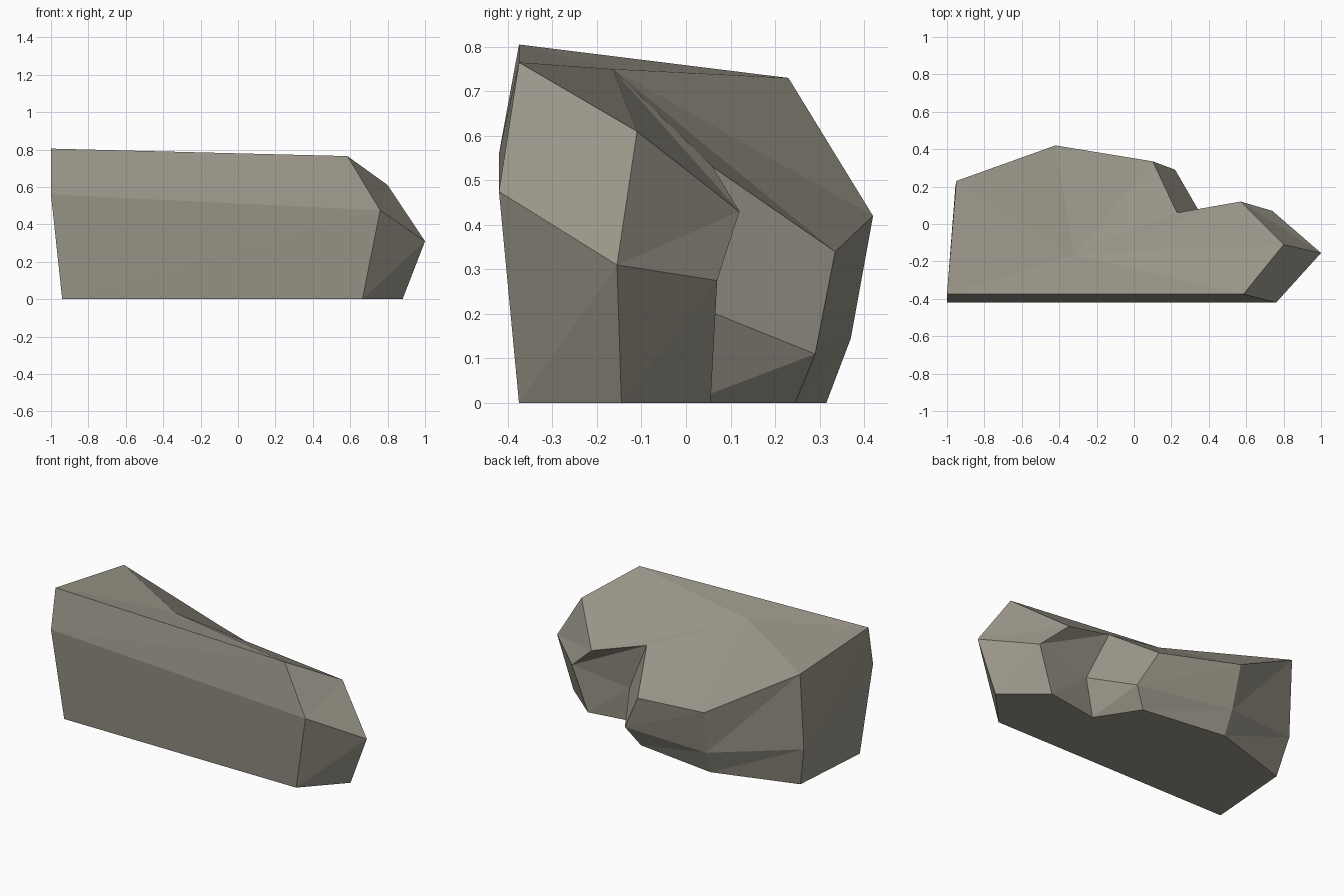
import bpy
import bmesh

# Remove the default cube only
default_cube = bpy.data.objects.get("Cube")
if default_cube:
    bpy.data.objects.remove(default_cube, do_unlink=True)


def make_material(name, colour):
    material = bpy.data.materials.new(name)
    material.use_nodes = True
    material.diffuse_color = colour
    shader = material.node_tree.nodes["Principled BSDF"]
    shader.inputs["Base Color"].default_value = colour
    shader.inputs["Roughness"].default_value = 0.9
    return material


def add_ring(mesh, points):
    return [mesh.verts.new(point) for point in points]


def bridge_rings(mesh, lower, upper):
    """Join two rings with triangles, so every facet stays flat."""
    count = len(lower)
    for i in range(count):
        j = (i + 1) % count
        mesh.faces.new((lower[i], lower[j], upper[j]))
        mesh.faces.new((lower[i], upper[j], upper[i]))


# Three outlines, counter-clockwise from the front left corner
base_outline = [
    (-.94, -.375, 0), (.665, -.375, 0), (.88, -.145, 0), (.64, .055, 0),
    (.3, 0, 0), (.14, .245, 0), (-.39, .315, 0), (-.9, .155, 0),
]
waist_outline = [
    (-1, -.42, .56), (.76, -.42, .475), (1, -.155, .31), (.74, .07, .275),
    (.37, .03, .215), (.22, .29, .11), (-.4, .37, .145), (-.955, .2, .25),
]
shoulder_outline = [
    (-1, -.375, .805), (.585, -.375, .765), (.8, -.11, .61), (.57, .12, .43),
    (.23, .06, .53), (.1, .335, .34), (-.42, .42, .42), (-.95, .23, .73),
]
summit_point = (-.32, -.165, .75)

# Faceted boulder: flat base, two bands of sides, fanned top
bm = bmesh.new()
base = add_ring(bm, base_outline)
waist = add_ring(bm, waist_outline)
shoulder = add_ring(bm, shoulder_outline)
summit = bm.verts.new(summit_point)

bm.faces.new(list(reversed(base)))
bridge_rings(bm, base, waist)
bridge_rings(bm, waist, shoulder)
for i, corner in enumerate(shoulder):
    bm.faces.new((corner, shoulder[(i + 1) % len(shoulder)], summit))
bmesh.ops.recalc_face_normals(bm, faces=bm.faces[:])

mesh_data = bpy.data.meshes.new("boulder")
bm.to_mesh(mesh_data)
bm.free()
mesh_data.materials.append(make_material("warm grey stone", (.33, .31, .255, 1)))
boulder = bpy.data.objects.new("boulder", mesh_data)
bpy.context.scene.collection.objects.link(boulder)
